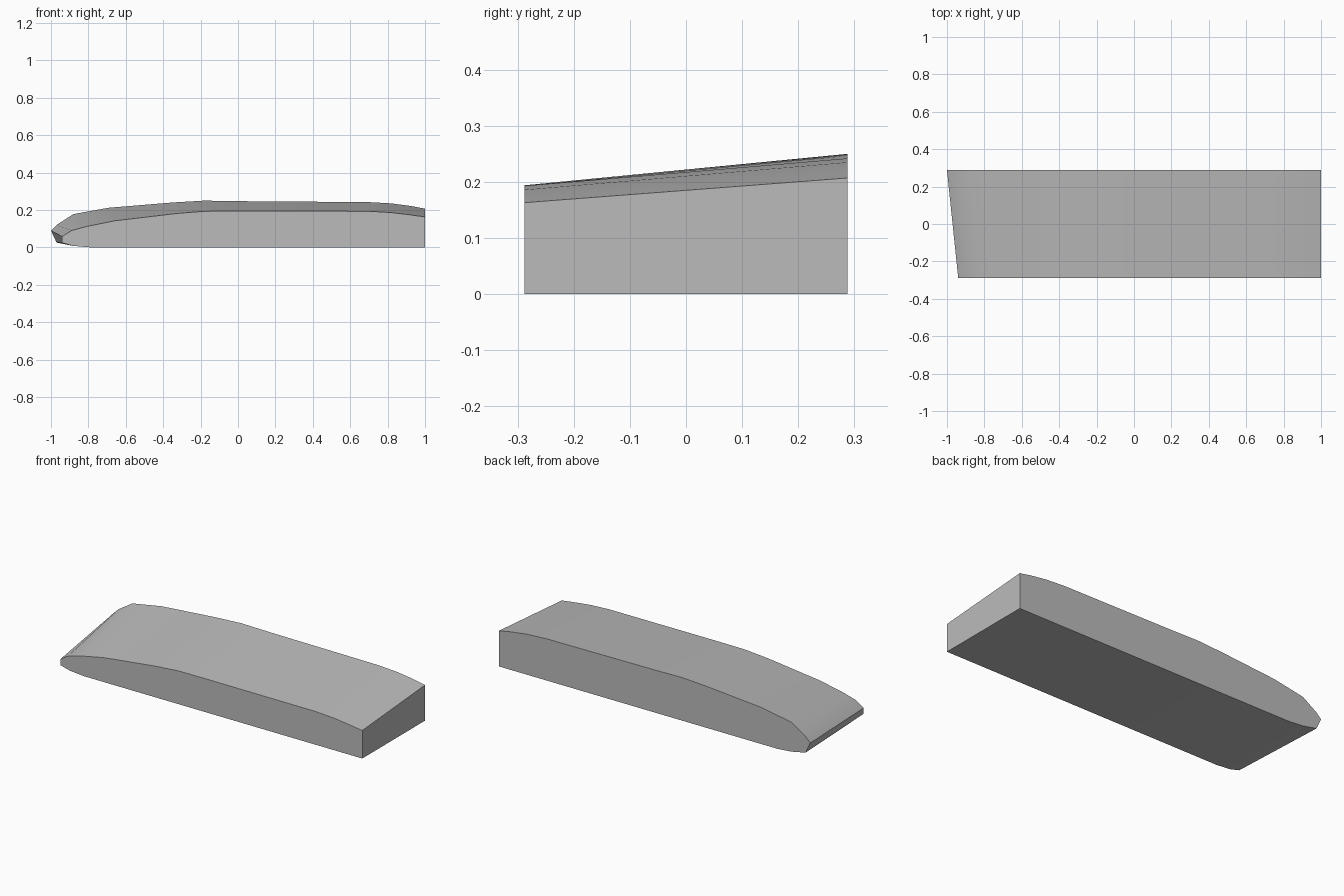
import bpy
import bmesh
import math

cube = bpy.data.objects.get("Cube")
if cube:
    bpy.data.objects.remove(cube, do_unlink=True)

HALF_WIDTH = 0.288

# Side outlines as (x, z), tall back side and lower front side, point for point
back = [(1, 0), (1, 0.207), (0.92, 0.222), (0.82, 0.235), (0.7, 0.242), (0, 0.247),
        (-0.18, 0.25), (-0.35, 0.24), (-0.69, 0.212), (-0.88, 0.178), (-0.97, 0.12),
        (-1, 0.09), (-0.97, 0.026), (-0.88, 0.008), (-0.79, 0)]
front = [(1, 0), (1, 0.163), (0.92, 0.174), (0.82, 0.186), (0.7, 0.193), (0, 0.194),
         (-0.18, 0.193), (-0.33, 0.181), (-0.66, 0.142), (-0.81, 0.112), (-0.89, 0.09),
         (-0.94, 0.058), (-0.94, 0.024), (-0.88, 0.008), (-0.79, 0)]

# Single grey material
grey = bpy.data.materials.new("plain_grey")
grey.use_nodes = True
color = (0.5, 0.5, 0.5, 1)
grey.diffuse_color = color
bsdf = next(n for n in grey.node_tree.nodes if n.type == "BSDF_PRINCIPLED")
bsdf.inputs["Base Color"].default_value = color

# Tapered body lofted between the two outlines
bm = bmesh.new()
rings = [[bm.verts.new((x, y, z)) for x, z in outline]
         for outline, y in ((front, -HALF_WIDTH), (back, HALF_WIDTH))]
count = len(front)
for i in range(count):
    j = (i + 1) % count
    bm.faces.new((rings[0][i], rings[0][j], rings[1][j], rings[1][i]))
for ring in rings:
    bm.faces.new(ring)
bmesh.ops.recalc_face_normals(bm, faces=bm.faces)
mesh = bpy.data.meshes.new("tapered_body")
bm.to_mesh(mesh)
bm.free()
mesh.materials.append(grey)
body = bpy.data.objects.new("tapered_body", mesh)
bpy.context.collection.objects.link(body)

# Smooth top with crisp side edges
bpy.ops.object.select_all(action="DESELECT")
body.select_set(True)
bpy.context.view_layer.objects.active = body
bpy.ops.object.shade_smooth_by_angle(angle=math.radians(30))
